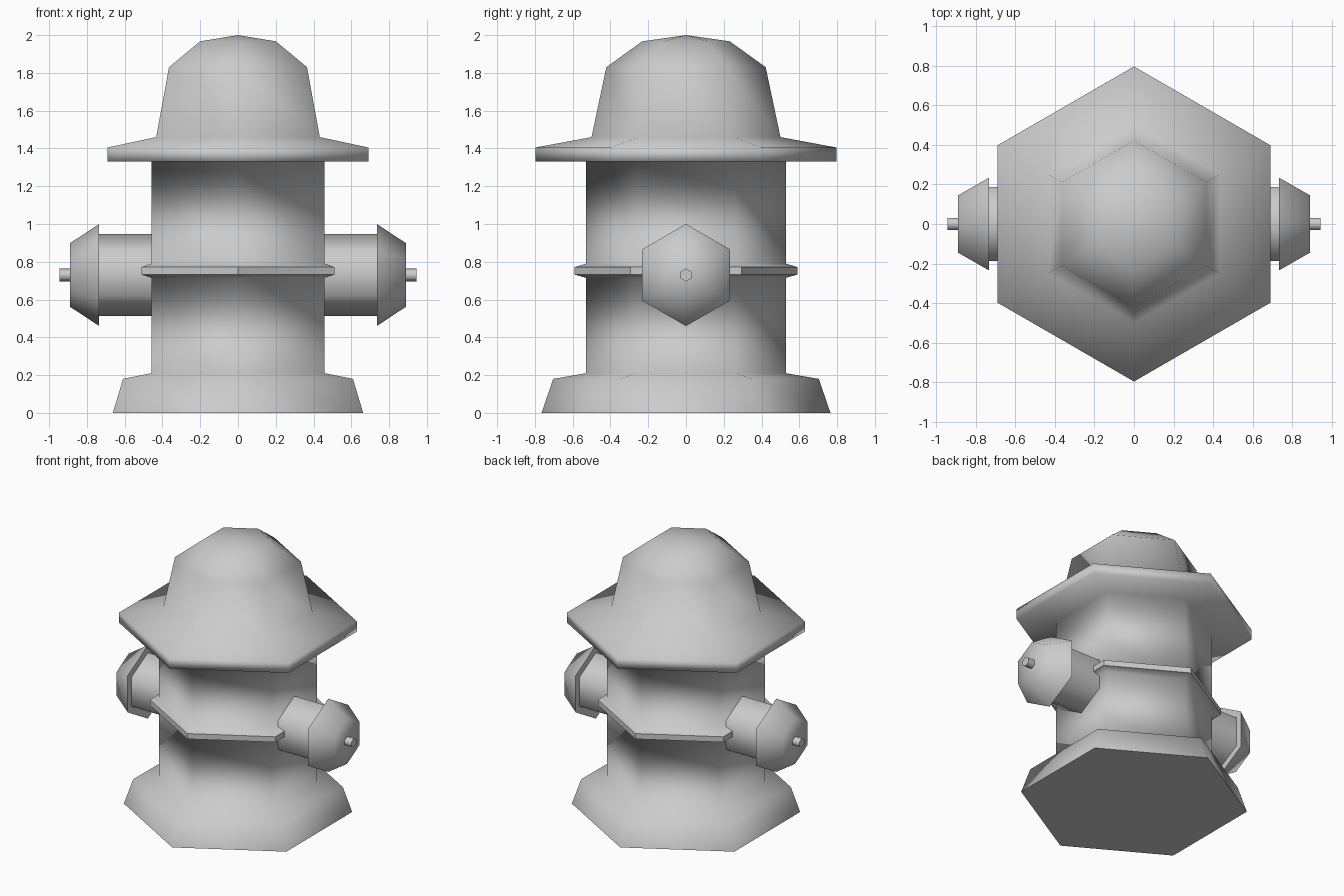
import bpy, bmesh, math
from mathutils import Matrix

if "Cube" in bpy.data.objects:
    bpy.data.objects.remove(bpy.data.objects["Cube"])


def lathe_hex(name, profile, matrix=Matrix(), flat=(), sides=6):
    """Revolve (radius, height) points into a closed hexagonal solid; 'flat' lists flat-shaded bands."""
    bm = bmesh.new()
    rings = []
    for r, z in profile:
        if r == 0:
            rings.append([bm.verts.new((0, 0, z))] * sides)
        else:
            rings.append([bm.verts.new((r * math.sin(2 * math.pi * i / sides),
                                        r * math.cos(2 * math.pi * i / sides), z))
                          for i in range(sides)])
    for k in range(len(rings) - 1):
        a, b = rings[k], rings[k + 1]
        for i in range(sides):
            j = (i + 1) % sides
            loop = list(dict.fromkeys((a[i], a[j], b[j], b[i])))
            face = bm.faces.new(loop)
            face.smooth = k not in flat
    # end caps, with crisp rims
    for ring, r in ((rings[0], profile[0][0]), (rings[-1], profile[-1][0])):
        if r > 0:
            face = bm.faces.new(ring)
            face.smooth = False
            for e in face.edges:
                e.smooth = False
    # crisp borders around flat bands
    for k in flat:
        for ring in (rings[k], rings[k + 1]):
            for i in range(sides):
                e = bm.edges.get((ring[i], ring[(i + 1) % sides]))
                e.smooth = False
    bmesh.ops.recalc_face_normals(bm, faces=bm.faces)
    bm.transform(matrix)
    mesh = bpy.data.meshes.new(name)
    bm.to_mesh(mesh)
    bm.free()
    obj = bpy.data.objects.new(name, mesh)
    bpy.context.collection.objects.link(obj)
    return obj


# Main column: foot, barrel, middle band, brim and domed bonnet
lathe_hex("hydrant_body", [
    (0.765, 0), (0.703, 0.18), (0.53, 0.21),
    (0.53, 0.715), (0.59, 0.732), (0.59, 0.772), (0.53, 0.79),
    (0.53, 1.33), (0.797, 1.33), (0.797, 1.405),
    (0.50, 1.46), (0.422, 1.83), (0.232, 1.967), (0, 2.0)], flat=(4,))

# Side outlets, lying along x with hexagon corners up and down
for side, angle in (("right", 0), ("left", math.pi)):
    m = (Matrix.Translation((0, 0, 0.73)) @ Matrix.Rotation(angle, 4, 'Z')
         @ Matrix(((0, 0, 1, 0), (1, 0, 0, 0), (0, 1, 0, 0), (0, 0, 0, 1))))
    lathe_hex(side + "_outlet_pipe", [(0.216, 0.40), (0.216, 0.74)], m)
    cap = lathe_hex(side + "_outlet_cap", [(0.27, 0.735), (0.168, 0.89), (0, 0.89)], m)
    lathe_hex(side + "_cap_nut", [(0.034, 0.88), (0.034, 0.945)], m)
